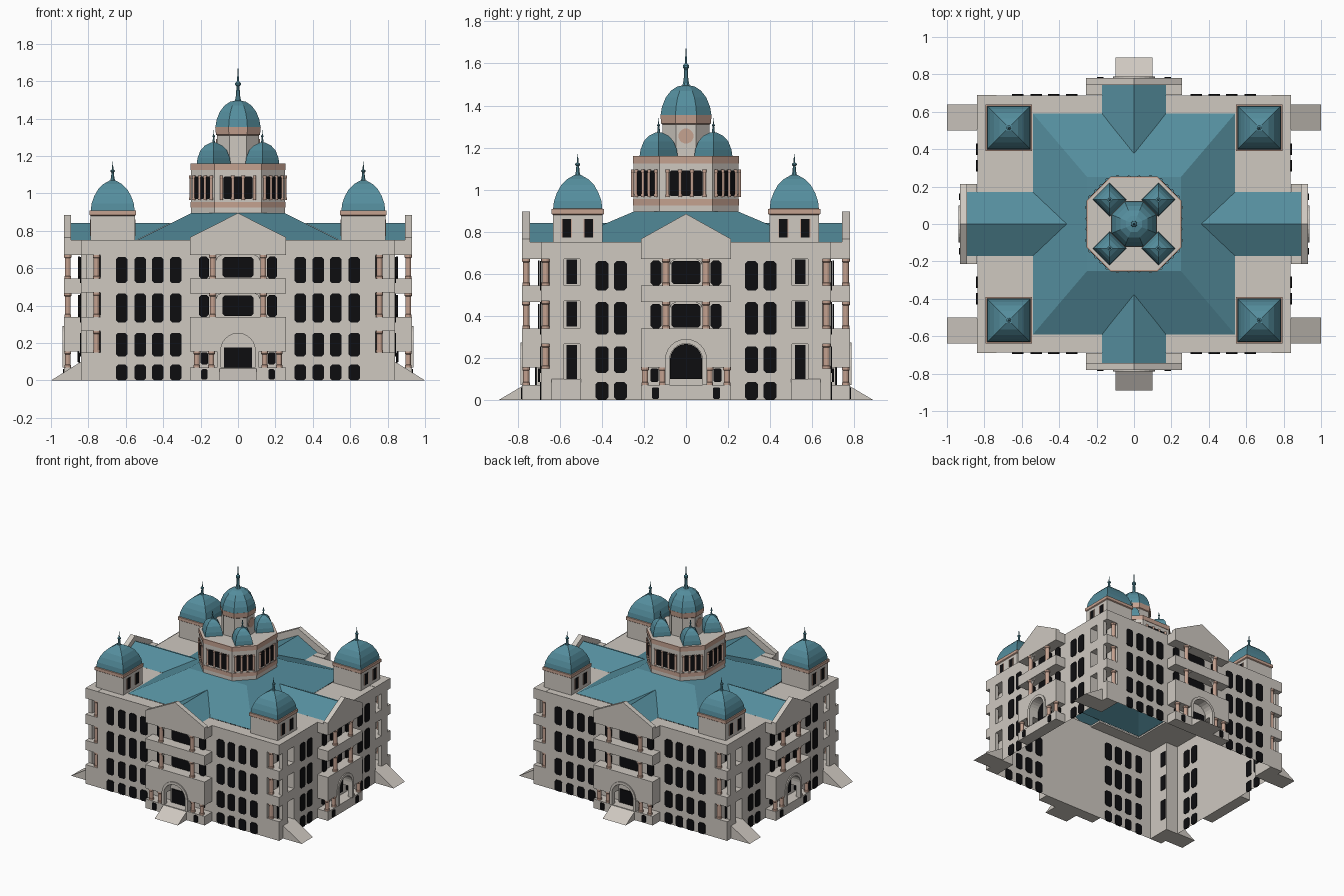
import bpy, bmesh, math
from mathutils import Matrix, Vector

if "Cube" in bpy.data.objects:
    bpy.data.objects.remove(bpy.data.objects["Cube"])

def mat(name, c):
    m = bpy.data.materials.new(name)
    m.diffuse_color = (*c, 1)
    m.use_nodes = True
    m.node_tree.nodes["Principled BSDF"].inputs["Base Color"].default_value = m.diffuse_color
    return m

STONE = mat("pale stone", (0.62, 0.58, 0.53))
TEAL = mat("teal roof", (0.09, 0.27, 0.34))
PINK = mat("pink granite", (0.56, 0.36, 0.28))
DARK = mat("dark glass", (0.004, 0.004, 0.005))

parts = {}
I = Matrix.Identity(4)

def turn(deg):
    return Matrix.Rotation(math.radians(deg), 4, 'Z')

def add(part, m, verts, faces, M=I):
    bm = parts.setdefault(part, (bmesh.new(), m))[0]
    vs = [bm.verts.new(M @ Vector(v)) for v in verts]
    fs = [bm.faces.new([vs[i] for i in f]) for f in faces]
    bmesh.ops.recalc_face_normals(bm, faces=fs)

def plate(part, m, pts, d0, d1, M=I):
    """(u, z) outline extruded outward from d0 to d1; outward is -y before turning"""
    n = len(pts)
    v = [(u, -d, z) for d in (d0, d1) for u, z in pts]
    f = [(i, (i + 1) % n, n + (i + 1) % n, n + i) for i in range(n)]
    add(part, m, v, f + [tuple(range(n)), tuple(range(n, 2 * n))], M)

def box(part, m, u0, u1, d0, d1, z0, z1, M=I):
    plate(part, m, [(u0, z0), (u1, z0), (u1, z1), (u0, z1)], d0, d1, M)

def window(part, u, w, z0, z1, d, M=I, c=0.012):
    a, b = u - w / 2, u + w / 2
    plate(part, DARK, [(a + c, z0), (b - c, z0), (b, z0 + c), (b, z1 - c), (b - c, z1),
                       (a + c, z1), (a, z1 - c), (a, z0 + c)], d - .004, d + .005, M)

def loft(part, m, base, prof, M=I, cap=False):
    """stack scaled copies of a unit outline; prof is (scale, z)"""
    n = len(base)
    v = [(x * r, y * r, z) for r, z in prof for x, y in base]
    f = [(k * n + i, k * n + (i + 1) % n, (k + 1) * n + (i + 1) % n, (k + 1) * n + i)
         for k in range(len(prof) - 1) for i in range(n)]
    if cap:
        f.append(tuple(range(len(v) - n, len(v))))
    add(part, m, v, f, M)

def ngon(n, off=0.5):
    return [(math.cos(2 * math.pi * (i + off) / n), math.sin(2 * math.pi * (i + off) / n)) for i in range(n)]

SQ = [(1, 1), (-1, 1), (-1, -1), (1, -1)]
OCT = [(x / math.cos(math.pi / 8), y / math.cos(math.pi / 8)) for x, y in ngon(8)]

def column(part, u, d, z0, z1, r, M=I):
    loft(part, PINK, ngon(12), [(r, z0), (r, z0 + .012), (r * .85, z0 + .014), (r * .85, z1 - .016),
                                (r * 1.05, z1 - .012), (r * 1.05, z1)], M @ Matrix.Translation((u, -d, 0)))

def arch(r, zc, z0, n=12):
    a = [(r * math.cos(math.pi * i / n), zc + r * math.sin(math.pi * i / n)) for i in range(n + 1)]
    return [(r, z0)] + a + [(-r, z0)]

# main hollow walls with notched corners
q = [(.84, -.505), (.84, .505), (.735, .505), (.735, .69)]
outline = q + [(-x, y) for x, y in q[::-1]]
outline = [(.735, -.69), (.735, -.505)] + q + [(-.735, .69), (-.735, .505), (-.84, .505),
           (-.84, -.505), (-.735, -.505), (-.735, -.69)]
loft("main_walls", STONE, outline, [(1, 0), (1, .75)])

# window grid on the four sides
ROWS = [(0, .085), (.128, .255), (.31, .465), (.52, .66)]
for k in range(4):
    us, d = ([.333, .428, .522, .622], .69) if k % 2 == 0 else ([.312, .40], .84)
    for u in us:
        for s in (-1, 1):
            for z0, z1 in ROWS:
                window("wall_windows", u * s, .062, z0, z1, d, turn(90 * k))

# projecting entrance bays: open galleries, gable, arch
for k in range(4):
    M = turn(90 * k)
    front = k % 2 == 0
    h, d0 = (.257, .69) if front else (.215, .84)
    d1 = d0 + .09
    cu = .135 if front else .095
    peak = .895 if front else .885
    box("bay_base", STONE, -h, h, d0, d1, 0, .07, M)
    ring = arch(.092 if front else .078, .16 if front else .19, .155)
    low = [(-h, .155), (-h, .34), (h, .34), (h, .155)] + ring
    plate("bay_arch_wall", STONE, low, d0, d1, M)
    ro = arch(.112 if front else .1, .16 if front else .19, .07)
    ri = arch(.092 if front else .078, .16 if front else .19, .07)
    plate("arch_surround", STONE, ro + ri[::-1], d1 - .03, d1 + .008, M)
    if front:
        box("entrance_doors", DARK, -.075, .075, d0 + .02, d0 + .028, .07, .175, M)
        box("entrance_lunette", STONE, -.09, .09, d0, d0 + .02, .07, .25, M)
    else:
        plate("entrance_doors", DARK, arch(.076, .19, .1), d0 + .01, d0 + .018, M)
    box("bay_floor", STONE, -h, h, d0, d1, .465, .545, M)
    box("bay_cornice", STONE, -h, h, d0, d1, .67, .75, M)
    plate("bay_gable", STONE, [(-h, .75), (h, .75), (h, .765), (0, peak), (-h, .765)], d1 - .038, d1, M)
    for z0, z1 in ((.34, .465), (.545, .67)):
        window("gallery_windows", 0, .165 if front else .14, z0 + .005, z1 - .01, d0 + .01, M)
        for s in (-1, 1):
            column("gallery_columns", s * cu, d1 - .02, z0, z1, .019, M)
            window("gallery_windows", s * (.182 if front else .142), .052, z0, z1 - .008, d0 + .01, M)
            # rounded brackets beside the middle opening
            b = cu - .018
            plate("gallery_brackets", STONE, [(s * b, z1), (s * (b - .03), z1), (s * (b - .01), z1 - .01),
                                              (s * b, z1 - .03)], d1 - .03, d1 - .01, M)
    for s in (-1, 1):
        for u in ((.22, .142) if front else (.195, .112)):
            column("porch_columns", s * u, d1 - .02, .07, .155, .018, M)
        window("porch_windows", s * (.18 if front else .15), .04, .085, .15, d0 + .008, M, .008)
        window("porch_windows", s * (.18 if front else .145), .034, .005, .06, d1, M, .006)
    # gabled roof running into the hip roof
    a, b, r = (.59, .37, .745) if front else (.54, .36, .895)
    add("gable_roofs", TEAL, [(-.17, -r, .751), (.17, -r, .751), (.17, -a, .751), (-.17, -a, .751),
                              (0, -r, .841), (0, -b, .841)], [(0, 4, 5, 3), (1, 2, 5, 4)], M)
    if front:
        plate_pts = [(-.1, .78, 0), (.1, .78, 0), (.1, .89, 0), (-.1, .89, 0), (-.1, .78, .065), (.1, .78, .065)]
        add("entrance_ramps", STONE, [(x, -y, z) for x, y, z in plate_pts],
            [(0, 1, 2, 3), (4, 5, 2, 3), (0, 1, 5, 4), (0, 4, 3), (1, 2, 5)], M)

# hip roof
rx = [(.54, .59), (-.54, .59), (-.54, -.59), (.54, -.59)]
add("hip_roof", TEAL, [(x, y, .75) for x, y in rx] + [(x * .25, y * .25, .895) for x, y in SQ],
    [(i, (i + 1) % 4, 4 + (i + 1) % 4, 4 + i) for i in range(4)] + [(4, 5, 6, 7)])

def finial(M, z0, z1, r):
    t = z1 - z0
    loft("finials", TEAL, ngon(8), [(r, z0 - .01), (r * .6, z0 + t * .15), (r * .45, z0 + t * .42), (r * .8, z0 + t * .47),
                                    (r * .8, z0 + t * .53), (r * .3, z0 + t * .58), (.001, z1)], M)

# corner porches, towers and decks, one per quadrant
for sx in (-1, 1):
    for sy in (-1, 1):
        Q = Matrix.Diagonal((sx, -sy, 1, 1))
        for z0, z1 in ((0, .1), (.265, .34), (.47, .545), (.67, .75)):
            box("corner_floors", STONE, .735, .84, .505, .69, z0, z1, Q)
        box("corner_parapet", STONE, .735, .84, .65, .69, .1, .15, Q)
        box("corner_piers", STONE, .81, .84, .58, .65, .1, .67, Q)
        for z0, z1 in ((.15, .265), (.34, .47), (.545, .67)):
            column("corner_columns", .757, .668, z0, z1, .019, Q)
        for z0, z1 in ((.1, .262), (.35, .468), (.55, .668)):
            box("corner_doors", DARK, .731, .74, .518, .568, z0, z1, Q)
        add("side_ramps", STONE, [(.84, -.5, 0), (.84, -.64, 0), (.84, -.64, .1), (.84, -.5, .1),
                                  (1, -.5, 0), (1, -.64, 0)],
            [(0, 1, 2, 3), (2, 3, 4, 5), (0, 1, 5, 4), (0, 3, 4), (1, 2, 5)], Q)
        box("roof_deck", STONE, .54, .838, .165, .688, .735, .748, Q)
        box("roof_deck", STONE, .165, .54, .59, .688, .735, .748, Q)
        T = Q @ Matrix.Translation((.67, -.515, 0))
        loft("tower_walls", STONE, SQ, [(.118, .745), (.118, .88)], T)
        loft("tower_bands", PINK, SQ, [(.118, .88), (.125, .885), (.125, .908), (.112, .91)], T)
        loft("tower_domes", TEAL, SQ, [(.117, .908), (.113, .945), (.099, .985), (.078, 1.022), (.05, 1.05),
                                       (.015, 1.07)], T, True)
        finial(T, 1.07, 1.17, .016)
        for y in (.463, .567):
            for x in (.55, .786):
                box("tower_windows", DARK, x, x + .004, y - .02, y + .02, .772, .86, Q)
                for e in (-.024, .02):
                    box("tower_window_trim", PINK, x - .001, x + .005, y + e, y + e + .004, .772, .86, Q)
        # small turret domes around the drum
        S = Q @ Matrix.Translation((.13, -.13, 0)) @ turn(45)
        loft("turret_domes", TEAL, SQ, [(.064, 1.16), (.061, 1.19), (.05, 1.23), (.034, 1.255), (.01, 1.272)], S, True)
        finial(S, 1.272, 1.34, .01)

# lantern octagon with window arcades
P = [(.25, .125), (.125, .25), (-.125, .25), (-.25, .125), (-.25, -.125), (-.125, -.25), (.125, -.25), (.25, -.125)]
loft("lantern_walls", STONE, P, [(1, .87), (1, 1.16)], I, True)
loft("lantern_bands", PINK, P, [(1, .925), (1.012, .925), (1.012, .955), (1, .955)])
loft("lantern_bands", PINK, P, [(1, 1.125), (1.012, 1.125), (1.012, 1.16), (.985, 1.161)])
for k in range(8):
    M, d, s = turn(45 * k), (.25, .2652)[k % 2], (1, .75)[k % 2]
    for u in (-.056, 0, .056):
        window("lantern_windows", u * s, .044 * s, .97, 1.09, d, M, .006)
    for u in (-.088, -.028, .028, .088):
        column("lantern_columns", u * s, d + .003, .965, 1.095, .009, M)

# central drum and dome
loft("drum_walls", STONE, OCT, [(.112, 1.155), (.112, 1.32)])
loft("drum_bands", PINK, OCT, [(.112, 1.31), (.118, 1.315), (.122, 1.355), (.11, 1.357)])
loft("central_dome", TEAL, OCT, [(.121, 1.355), (.114, 1.395), (.097, 1.437), (.072, 1.47), (.042, 1.49),
                                 (.012, 1.497)], I, True)
finial(I, 1.497, 1.675, .02)
for a in (90, 270):
    plate("drum_roundels", PINK, [(x * .036, 1.255 + y * .036) for x, y in ngon(16)], .11, .117, turn(a))

# turn the gathered parts into objects
for name, (bm, m) in parts.items():
    me = bpy.data.meshes.new(name)
    bm.to_mesh(me)
    bm.free()
    me.materials.append(m)
    bpy.context.collection.objects.link(bpy.data.objects.new(name, me))
